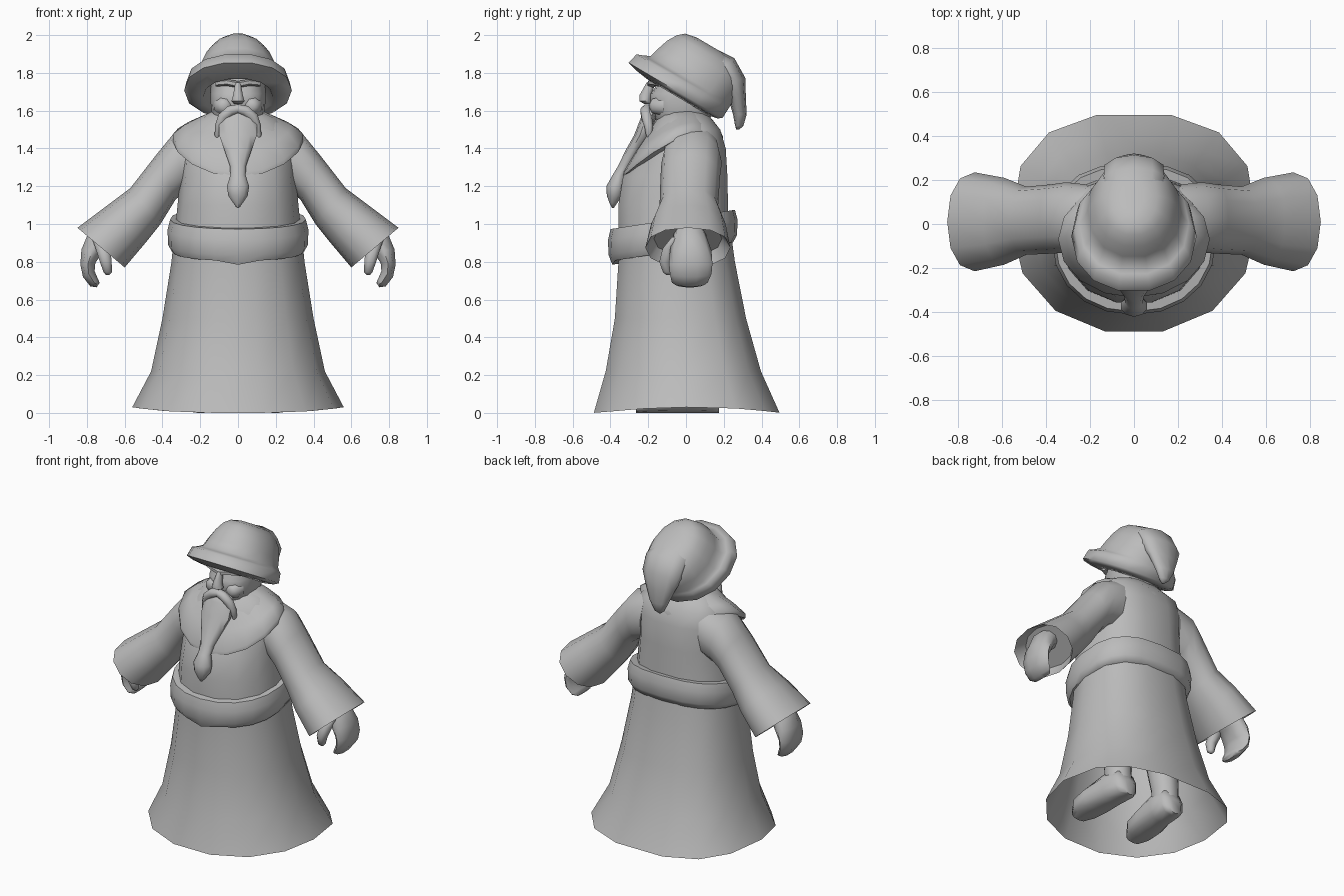
import bpy, bmesh, math
from mathutils import Vector as V

grey = bpy.data.materials.new("plain grey")
grey.diffuse_color = (0.5, 0.5, 0.5, 1)


def power(t, e):
    return math.copysign(abs(t) ** (2 / e), t)


def ring(c, u, v, n=12, off=0.5, e=2, e2=None):
    """Superellipse around c with half-axes u and v; e2 is the exponent on the -v side."""
    c, u, v = V(c), V(u), V(v)
    out = []
    for i in range(n):
        a = 2 * math.pi * (i + off) / n
        k = e2 if e2 and math.sin(a) < 0 else e
        out.append(c + u * power(math.cos(a), k) + v * power(math.sin(a), k))
    return out


def flat(z, w, y0, y1, n=14, e=2.55, e2=2.1):
    """Horizontal ring with half width w, from y0 to y1, squarer at the back."""
    return ring((0, (y0 + y1) / 2, z), (w, 0, 0), (0, (y1 - y0) / 2, 0), n, 0, e, e2)


def loft(name, rings, caps=(True, True), angle=50, close=False):
    bm = bmesh.new()
    vs = [[bm.verts.new(p) for p in r] for r in rings]
    n = len(vs[0])
    pairs = list(zip(vs, vs[1:])) + ([(vs[-1], vs[0])] if close else [])
    for a, b in pairs:
        for i in range(n):
            bm.faces.new((a[i], a[(i + 1) % n], b[(i + 1) % n], b[i]))
    if not close:
        for r, cap in zip((vs[0], vs[-1]), caps):
            if cap:
                bm.faces.new(r)
    bmesh.ops.recalc_face_normals(bm, faces=bm.faces)
    me = bpy.data.meshes.new(name)
    bm.to_mesh(me)
    bm.free()
    me.materials.append(grey)
    ob = bpy.data.objects.new(name, me)
    bpy.context.collection.objects.link(ob)
    bpy.ops.object.select_all(action='DESELECT')
    ob.select_set(True)
    bpy.context.view_layer.objects.active = ob
    bpy.ops.object.shade_smooth_by_angle(angle=math.radians(angle))
    return ob


def tube(name, pts, n=8, angle=60):
    """Tapered tube through points (x, y, z, rx, ry, tilt about y)."""
    return loft(name, [ring((x, y, z), (rx * math.cos(t), 0, rx * math.sin(t)), (0, ry, 0), n)
                       for x, y, z, rx, ry, t in pts], angle=angle)


def mirror(ob):
    m = ob.modifiers.new("mirror", 'MIRROR')
    m.use_mirror_merge = False
    return ob


# Robe skirt, open below, sides of the hem slightly raised
skirt = [flat(z, w, a, b) for z, w, a, b in (
    (0, .56, -.50, .505), (.22, .46, -.435, .405), (.5, .40, -.385, .325),
    (.8, .352, -.365, .265), (.98, .335, -.36, .24))]
for p in skirt[0]:
    p.z = .03 * (abs(p.x) / .56) ** 3
loft("robe_skirt", skirt, (False, False))

# Torso
loft("robe_torso", [flat(z, w, a, b) for z, w, a, b in (
    (.95, .335, -.365, .235), (1.1, .32, -.365, .228), (1.25, .305, -.34, .225),
    (1.4, .30, -.255, .215), (1.5, .29, -.19, .185), (1.565, .2, -.15, .13),
    (1.61, .10, -.11, .08))], angle=70)

# Belt, higher at the back, with a small point at the front
belt = []
for dz, r in ((-.085, -.015), (-.05, .005), (.03, .008), (.085, -.006), (.085, -.05), (-.085, -.05)):
    loop = ring((0, -.07, 0), (.365 + r, 0, 0), (0, .335 + r, 0), 20, 0, 2.7, 2.15)
    for p in loop:
        p.z = .95 + .155 * p.y + dz
        if dz < -.08 and abs(p.x) < .02 and p.y < 0:
            p.z -= .02
    belt.append(loop)
loft("belt", belt, close=True, angle=60)

# Shoulder mantle: lies on the shoulders and falls to a V on the chest
mantle = []
for w, y0, y1, z, drop in ((.12, -.14, .10, 1.605, .02), (.2, -.195, .14, 1.575, .08),
                           (.285, -.265, .175, 1.54, .15), (.345, -.335, .195, 1.505, .235),
                           (.345, -.335, .195, 1.465, .215), (.27, -.25, .15, 1.44, .16)):
    loop = flat(z, w, y0, y1, 16, 2, 2)
    for p in loop:
        f = max(0, -(p.y - .02) / (.02 - y0))
        b = max(0, (p.y - .05) / (y1 - .05))
        p.z -= drop * f ** 1.5 + .04 * b * w / .35
    mantle.append(loop)
loft("shoulder_mantle", mantle, angle=60)

# Sleeves: top and bottom edge points, then the y range; flared cuff
sleeve = []
for tx, tz, bx, bz, y0, y1 in (
        (.20, 1.53, .23, 1.18, -.12, .18), (.34, 1.48, .28, 1.17, -.13, .19),
        (.43, 1.37, .33, 1.13, -.135, .18), (.57, 1.19, .41, 1.0, -.14, .17),
        (.69, 1.10, .49, .90, -.185, .21), (.85, .98, .60, .77, -.215, .235),
        (.78, 1.01, .58, .835, -.17, .19)):
    sleeve.append(ring(((tx + bx) / 2, (y0 + y1) / 2, (tz + bz) / 2),
                       ((tx - bx) / 2, 0, (tz - bz) / 2), (0, (y1 - y0) / 2, 0), 12, 0, 2.2))
mirror(loft("sleeve", sleeve))

# Hands: curled mitten and thumb
mirror(tube("hand", [(.67, .02, .99, .06, .07, .6), (.73, .02, .93, .07, .09, .5),
                     (.772, .025, .86, .06, .11, .1), (.795, .025, .79, .042, .115, -.1),
                     (.79, .025, .735, .036, .11, -.45), (.762, .02, .69, .03, .095, -.8),
                     (.74, .02, .677, .015, .07, -1.0)], 10))
mirror(tube("thumb", [(.73, -.03, .93, .05, .05, 0), (.715, -.085, .87, .042, .042, 0),
                      (.70, -.11, .80, .034, .034, 0), (.69, -.10, .745, .024, .024, 0),
                      (.69, -.095, .73, .01, .01, 0)]))

# Legs and shoes under the robe
mirror(tube("leg", [(.185, .08, .05, .08, .09, 0), (.185, .07, .2, .085, .09, 0),
                    (.17, .03, .6, .12, .13, 0)]))
mirror(loft("shoe", [ring((x, y, h), (w, 0, 0), (0, 0, h), 10, .5, 2.6) for x, y, w, h in (
    (.18, .175, .045, .05), (.183, .14, .085, .085), (.19, .03, .09, .10),
    (.205, -.10, .108, .075), (.212, -.20, .10, .06), (.215, -.265, .055, .035))], angle=70))

# Head with the hair under the hat
loft("head", [flat(z, w, a, b, 16, 2.4, 2.4) for z, w, a, b in (
    (1.48, .09, -.12, .09), (1.56, .135, -.165, .13), (1.64, .145, -.19, .16),
    (1.69, .145, -.19, .17), (1.72, .145, -.165, .17), (1.86, .15, -.165, .17))], angle=60)
# Nose, brows and cheeks
tube("nose", [(0, -.20, 1.635, .02, .02, 0), (0, -.215, 1.65, .038, .035, 0),
              (0, -.215, 1.68, .028, .035, 0), (0, -.185, 1.75, .016, .025, 0)])
mirror(loft("brow", [ring((x, y, z), (0, .03, 0), (0, 0, .018), 6) for x, y, z in (
    (0, -.18, 1.738), (.06, -.172, 1.75), (.12, -.135, 1.745))]))
mirror(loft("cheek", [ring((.075, y, 1.625), (r, 0, 0), (0, 0, r), 8) for y, r in (
    (-.12, .055), (-.18, .04), (-.192, .015))], angle=80))

# Beard with a bulb at the end, and the moustache
tube("beard", [(0, -.17, 1.62, .07, .03, 0), (0, -.20, 1.56, .105, .04, 0),
               (0, -.23, 1.47, .105, .045, 0), (0, -.275, 1.39, .075, .045, 0),
               (0, -.32, 1.31, .046, .038, 0), (0, -.352, 1.26, .042, .036, 0),
               (0, -.372, 1.20, .062, .05, 0), (0, -.376, 1.15, .054, .043, 0),
               (0, -.385, 1.11, .026, .02, 0), (0, -.387, 1.085, .005, .005, 0)], 10)
mirror(tube("moustache", [(-.005, -.205, 1.61, .026, .03, 1.5), (.04, -.212, 1.60, .03, .032, 1.1),
                          (.08, -.208, 1.565, .03, .03, .6), (.102, -.198, 1.52, .021, .025, .2),
                          (.112, -.195, 1.47, .013, .018, 0), (.107, -.195, 1.445, .004, .005, 0)]))

# Hat: thick turned-up brim and a crown that spreads into it, around a tilted axis
o, d, up = V((0, -.05, 1.71)), V((0, .862, -.507)), V((0, .507, .862))
hat = []
for h, w, y0, y1 in ((.05, .14, -.16, .16), (-.03, .185, -.17, .22), (-.02, .25, -.24, .27),
                     (-.005, .285, -.298, .292), (.055, .272, -.285, .294), (.068, .25, -.25, .294),
                     (.085, .228, -.215, .294), (.14, .21, -.20, .298), (.2, .185, -.18, .29),
                     (.25, .15, -.15, .25), (.28, .105, -.115, .20), (.293, .045, -.05, .13)):
    hat.append(ring(o + up * h + d * ((y0 + y1) / 2), (w, 0, 0), d * ((y1 - y0) / 2), 14, 0, 2.15))
loft("hat", hat, angle=75)
# Floppy tip hanging down behind
tail = []
for y, z, w, t, a in ((.12, 1.88, .13, .06, .9), (.205, 1.83, .145, .07, .75), (.25, 1.75, .14, .068, .35),
                      (.27, 1.67, .105, .047, .05), (.285, 1.58, .066, .036, 0), (.282, 1.52, .034, .022, 0),
                      (.274, 1.50, .008, .008, 0)):
    tail.append(ring((0, y, z), (w, 0, 0), (0, t * math.cos(a), t * math.sin(a)), 10))
loft("hat_tip", tail, angle=75)
